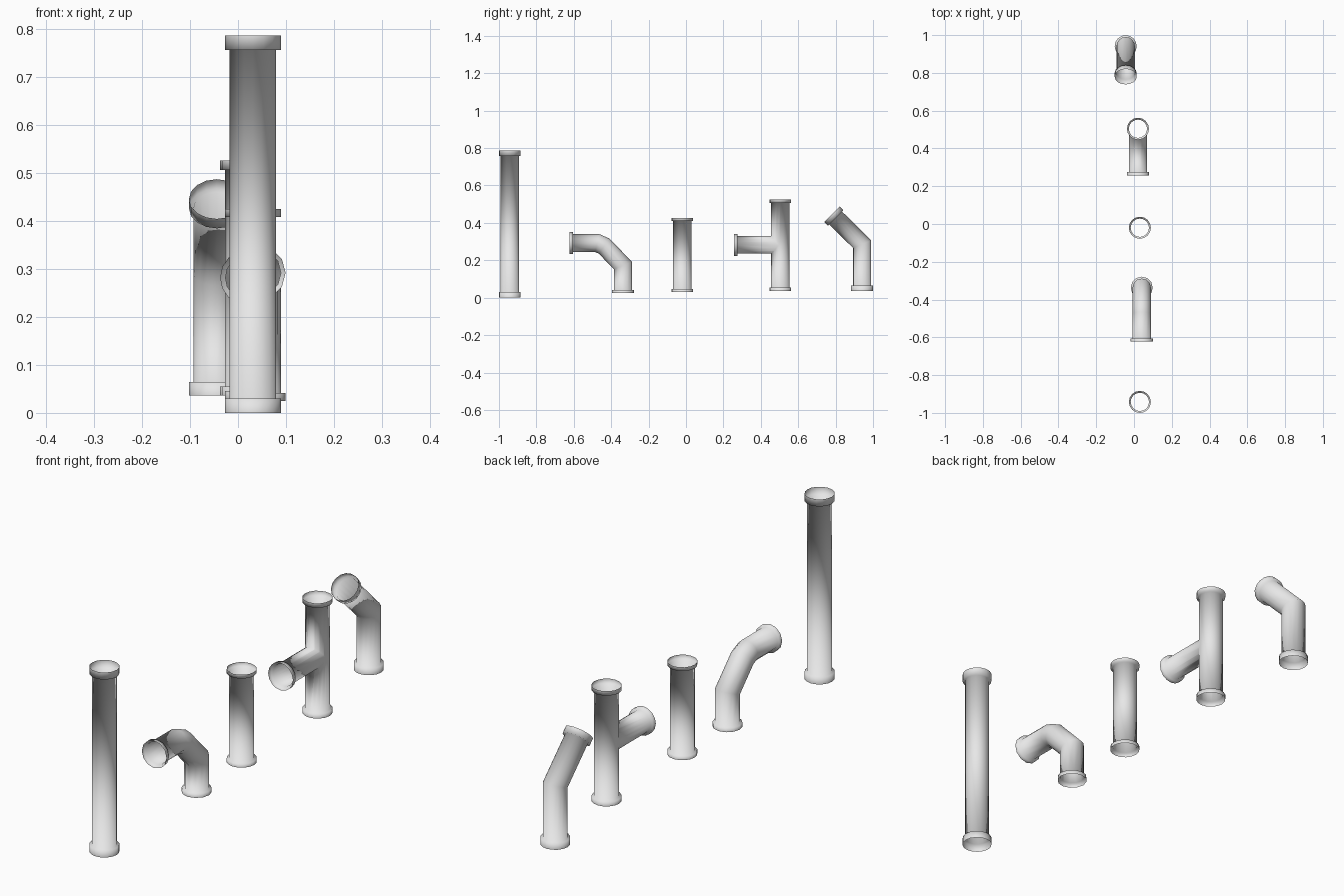
import bpy, bmesh, math
from mathutils import Vector

if "Cube" in bpy.data.objects:
    bpy.data.objects.remove(bpy.data.objects["Cube"], do_unlink=True)

BODY, COLLAR = 0.0485, 0.0583

grey = bpy.data.materials.new("light_grey")
grey.use_nodes = True
grey.diffuse_color = (0.8, 0.8, 0.8, 1)
grey.node_tree.nodes["Principled BSDF"].inputs["Base Color"].default_value = (0.8, 0.8, 0.8, 1)


def sweep(name, stations, sides):
    """Capped tube through (centre, normal, radius, mitre stretch) rings."""
    bm = bmesh.new()
    side = Vector((1, 0, 0))
    rings = []
    for centre, normal, radius, stretch in stations:
        up = normal.cross(side) * stretch
        angles = [2 * math.pi * i / sides for i in range(sides)]
        rings.append([bm.verts.new(centre + radius * (math.cos(a) * side + math.sin(a) * up))
                      for a in angles])
    for a, b in zip(rings, rings[1:]):
        for i in range(sides):
            j = (i + 1) % sides
            bm.faces.new((a[i], a[j], b[j], b[i]))
    bm.faces.new(rings[0])
    bm.faces.new(rings[-1])
    bmesh.ops.recalc_face_normals(bm, faces=bm.faces)
    mesh = bpy.data.meshes.new(name)
    bm.to_mesh(mesh)
    bm.free()
    mesh.materials.append(grey)
    obj = bpy.data.objects.new(name, mesh)
    bpy.context.collection.objects.link(obj)
    return obj


def run(name, x, path, depth, sides, radius, start_collar=True):
    """Pipe run along a (y, z) path with stepped collars at its ends."""
    pts = [Vector((x, y, z)) for y, z in path]
    dirs = [(b - a).normalized() for a, b in zip(pts, pts[1:])]
    first, last = dirs[0], dirs[-1]
    if start_collar:
        inner = pts[0] + first * depth
        stations = [(pts[0], first, COLLAR, 1), (inner, first, COLLAR, 1),
                    (inner, first, radius, 1)]
    else:
        stations = [(pts[0], first, radius, 1)]
    for p, a, b in zip(pts[1:-1], dirs, dirs[1:]):
        stations.append((p, (a + b).normalized(), radius, 1 / math.cos(a.angle(b) / 2)))
    inner = pts[-1] - last * depth
    stations += [(inner, last, radius, 1), (inner, last, COLLAR, 1), (pts[-1], last, COLLAR, 1)]
    return sweep(name, stations, sides)


def pipe(name, x, path, depth, sides=16, branch=None):
    """Thin open pipe, smooth all over, with an optional side branch."""
    body = run(name, x, path, depth, sides, BODY)
    mouths = [path[0], path[-1]]
    if branch:
        mouths.append(branch[-1])
        arm = run("branch", x, branch, depth, sides, BODY - 0.0015, start_collar=False)
        mod = body.modifiers.new("join", 'BOOLEAN')
        mod.operation, mod.solver, mod.object = 'UNION', 'EXACT', arm
        bpy.context.view_layer.objects.active = body
        bpy.ops.object.modifier_apply(modifier=mod.name)
        bpy.data.objects.remove(arm, do_unlink=True)
    # Open the mouths
    bm = bmesh.new()
    bm.from_mesh(body.data)
    ends = [Vector((x, y, z)) for y, z in mouths]
    caps = [f for f in bm.faces
            if any((f.calc_center_median() - e).length < 0.005 for e in ends)]
    bmesh.ops.delete(bm, geom=caps, context='FACES')
    for f in bm.faces:
        f.smooth = True
    bm.to_mesh(body.data)
    bm.free()


# Long straight pipe
pipe("long_pipe", 0.031, [(-0.942, 0), (-0.942, 0.787)], 0.03)
# Right-angle elbow
pipe("elbow_pipe", 0.041, [(-0.337, 0.025), (-0.337, 0.172), (-0.438, 0.276),
                           (-0.475, 0.292), (-0.622, 0.292)], 0.017, sides=12)
# Short straight pipe
pipe("short_pipe", 0.031, [(-0.02, 0.03), (-0.02, 0.425)], 0.016)
# Tee with a branch towards the front
pipe("tee_pipe", 0.021, [(0.504, 0.036), (0.504, 0.526)], 0.019,
     branch=[(0.504, 0.282), (0.256, 0.282)])
# Half bend
pipe("bent_pipe", -0.044, [(0.9415, 0.036), (0.9415, 0.286), (0.78, 0.446)], 0.028)
